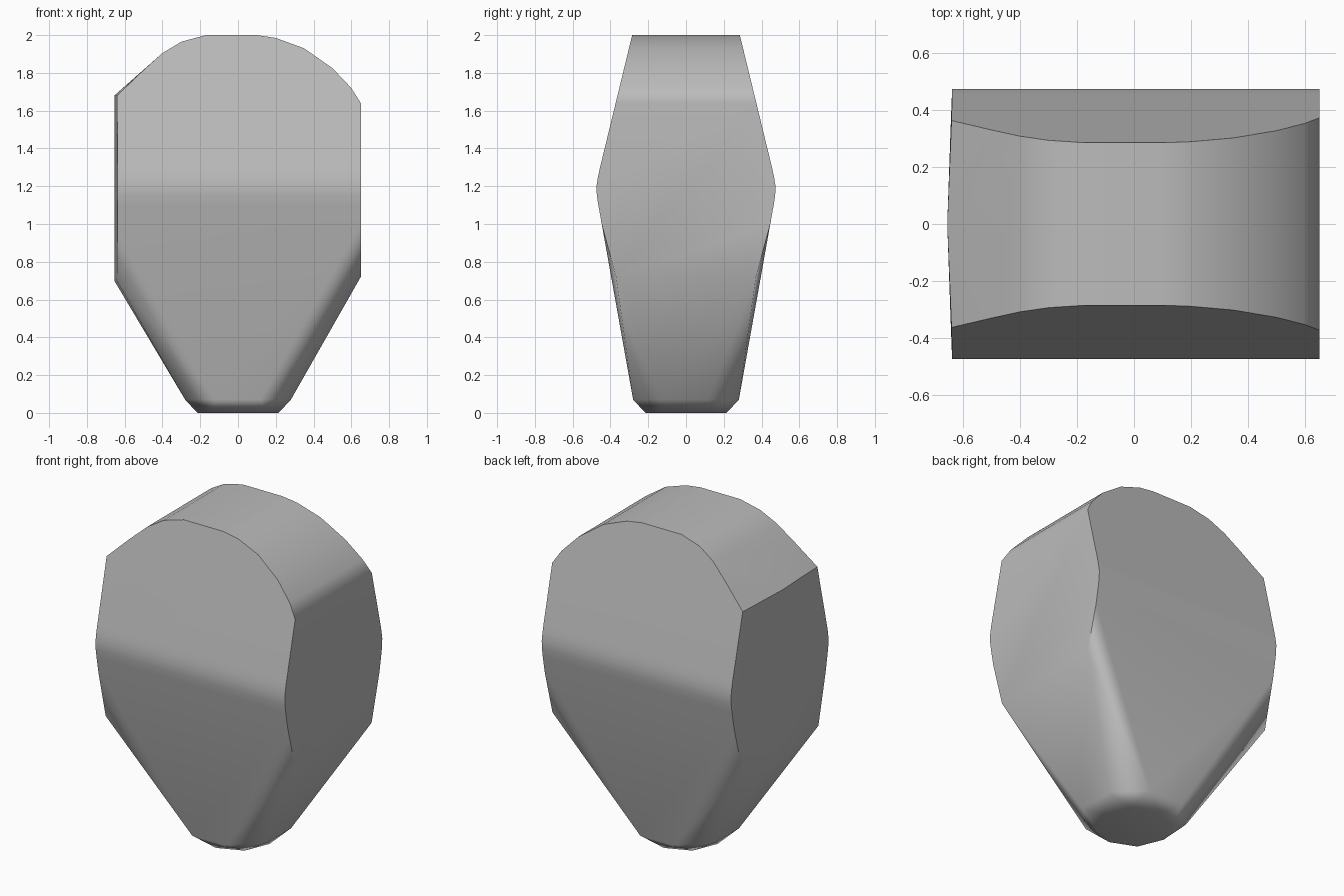
import bpy, bmesh
from math import radians, cos, sin, pi

cube = bpy.data.objects.get("Cube")
if cube:
    bpy.data.objects.remove(cube, do_unlink=True)

# One plain stone grey
grey = bpy.data.materials.new("stone grey")
grey.use_nodes = True
grey.diffuse_color = (0.5, 0.5, 0.5, 1)
grey.node_tree.nodes["Principled BSDF"].inputs["Base Color"].default_value = grey.diffuse_color

points = []


def mirrored(x, depth, z):
    """Add a point on the front and its twin on the back."""
    points.extend([(x, -depth, z), (x, depth, z)])


def ring(radius, z, turn):
    """Add an octagon."""
    for i in range(8):
        a = i * pi / 4 + turn
        points.append((radius * cos(a), radius * sin(a), z))


# Arched top, front and back leaning inward towards the crown
arch = [(-0.64, 1.68), (-0.5, 1.815), (-0.4, 1.905), (-0.3, 1.965), (-0.17, 2.0),
        (0.1, 2.0), (0.2, 1.985), (0.35, 1.93), (0.5, 1.825), (0.6, 1.72), (0.65, 1.64)]
for x, z in arch:
    mirrored(x, 0.285 + (2 - z) * 0.243, z)

# Rounded ridge across the front and back
for z, depth in [(1.3, 0.455), (1.25, 0.466), (1.2, 0.474), (1.15, 0.472),
                 (1.1, 0.464), (1.0, 0.446)]:
    mirrored(-0.638, depth, z)
    mirrored(0.65, depth, z)

# Lower corners of the sides, and the slight bulge of the right side
mirrored(-0.642, 0.37, 0.7)
mirrored(0.65, 0.37, 0.72)
for z in (0.7, 1.68):
    points.append((-0.655, 0, z))

# Tapered foot with a chamfered rim
ring(0.303, 0.07, pi / 8)
ring(0.215, 0.0, 0)

# Wrap the sections in one faceted skin
bm = bmesh.new()
for p in points:
    bm.verts.new(p)
bmesh.ops.convex_hull(bm, input=bm.verts)
bmesh.ops.delete(bm, geom=[v for v in bm.verts if not v.link_faces], context='VERTS')
bmesh.ops.dissolve_limit(bm, angle_limit=radians(0.8), verts=bm.verts, edges=bm.edges)
bmesh.ops.recalc_face_normals(bm, faces=bm.faces)
mesh = bpy.data.meshes.new("stone_body")
bm.to_mesh(mesh)
bm.free()
mesh.materials.append(grey)
stone = bpy.data.objects.new("stone_body", mesh)
bpy.context.collection.objects.link(stone)

# Soft bends, crisp rims
bpy.ops.object.select_all(action='DESELECT')
stone.select_set(True)
bpy.context.view_layer.objects.active = stone
bpy.ops.object.shade_smooth_by_angle(angle=radians(40))
weighted = stone.modifiers.new("flat_faces", 'WEIGHTED_NORMAL')
weighted.keep_sharp = True
